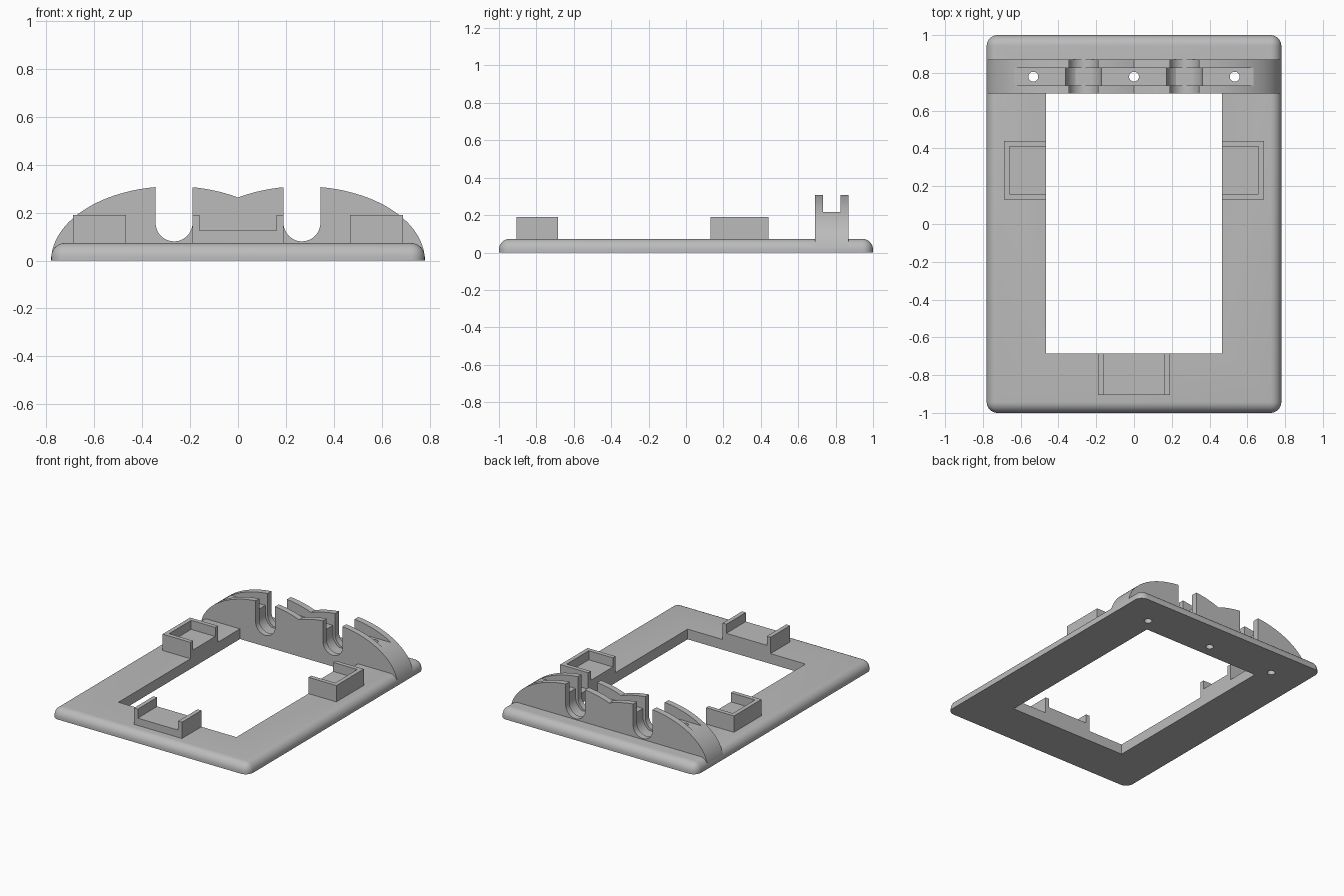
import bpy, bmesh, math

cube = bpy.data.objects.get("Cube")
if cube:
    bpy.data.objects.remove(cube, do_unlink=True)

grey = bpy.data.materials.new("plain grey")
grey.use_nodes = True
grey.diffuse_color = (0.5, 0.5, 0.5, 1)
grey.node_tree.nodes["Principled BSDF"].inputs["Base Color"].default_value = (0.5, 0.5, 0.5, 1)

TOP = 0.073          # frame thickness
WALL_Y = (0.69, 0.87)
GROOVE_Y = (0.732, 0.826)


def add_object(name, bm, helper=False):
    bmesh.ops.recalc_face_normals(bm, faces=bm.faces)
    mesh = bpy.data.meshes.new(name)
    bm.to_mesh(mesh)
    bm.free()
    mesh.materials.append(grey)
    obj = bpy.data.objects.new(name, mesh)
    bpy.context.collection.objects.link(obj)
    if helper:
        obj.hide_render = True
        obj.hide_set(True)
    return obj


def box_mesh(x, y, z):
    bm = bmesh.new()
    bmesh.ops.create_cube(bm, size=1)
    for v in bm.verts:
        v.co = [r[0] if c < 0 else r[1] for c, r in zip(v.co, (x, y, z))]
    return bm


def box(name, x, y, z, helper=False):
    return add_object(name, box_mesh(x, y, z), helper)


def prism(name, outline, y, helper=False):
    """Extrude an x-z outline along y."""
    bm = bmesh.new()
    face = bm.faces.new([bm.verts.new((px, y[0], pz)) for px, pz in outline])
    ext = bmesh.ops.extrude_face_region(bm, geom=[face])["geom"]
    verts = [g for g in ext if isinstance(g, bmesh.types.BMVert)]
    bmesh.ops.translate(bm, verts=verts, vec=(0, y[1] - y[0], 0))
    return add_object(name, bm, helper)


def cut(obj, cutter):
    mod = obj.modifiers.new("cut", "BOOLEAN")
    mod.operation = "DIFFERENCE"
    mod.solver = "EXACT"
    mod.object = cutter


def finish(obj):
    """Apply the cuts, drop the cutters and smooth the curved faces."""
    bpy.ops.object.select_all(action="DESELECT")
    obj.select_set(True)
    bpy.context.view_layer.objects.active = obj
    for mod in list(obj.modifiers):
        bpy.ops.object.modifier_apply(modifier=mod.name)
    bpy.ops.object.shade_smooth_by_angle(angle=math.radians(30))


# Base frame: rounded top and corners, flat underside
bm = box_mesh((-0.78, 0.78), (-1, 1), (0, TOP))
edges = [e for e in bm.edges if max(v.co.z for v in e.verts) > 0.01]
bmesh.ops.bevel(bm, geom=edges, offset=0.058, segments=8, profile=0.5, affect="EDGES")
frame = add_object("base_frame", bm)
cut(frame, box("opening_cutter", (-0.467, 0.467), (-0.685, 0.69), (-0.1, 0.3), True))

# Holder wall: two overlapping half ellipses with a valley in the middle
CX, RX, RZ = 0.27, 0.51, 0.31
last = math.pi - math.acos(CX / RX)
right = [(CX + RX * math.cos(last * i / 40), RZ * math.sin(last * i / 40)) for i in range(41)]
outline = right + [(-x, z) for x, z in reversed(right[:-1])]
wall = prism("holder_wall", outline, WALL_Y)
cut(wall, box("groove_cutter", (-1, 1), GROOVE_Y, (0.217, 0.5), True))


def slot_outline(cx, radius, cz):
    arc = [math.pi * (1 + i / 24) for i in range(25)]
    pts = [(cx + radius * math.cos(a), cz + radius * math.sin(a)) for a in arc]
    return pts + [(cx + radius, 0.5), (cx - radius, 0.5)]


# Round-bottomed slots, wider inside the groove
for cx in (-0.267, 0.267):
    cut(wall, prism("slot_cutter", slot_outline(cx, 0.077, 0.157), (0.6, 1), True))
    cut(wall, prism("collar_cutter", slot_outline(cx, 0.095, 0.157), GROOVE_Y, True))

# Screw holes through wall and frame
for x in (-0.533, 0, 0.533):
    bm = bmesh.new()
    bmesh.ops.create_cone(bm, cap_ends=True, segments=32, radius1=0.026, radius2=0.026, depth=1)
    bmesh.ops.translate(bm, verts=bm.verts, vec=(x, 0.78, 0.2))
    hole = add_object("screw_cutter", bm, True)
    cut(wall, hole)
    cut(frame, hole)

# Side brackets: raised tray with walls on three sides
LOW, HIGH, T = 0.125, 0.19, 0.03
for side, name in ((1, "left_bracket"), (-1, "right_bracket")):
    def span(a, b):
        return tuple(sorted((side * a, side * b)))
    bracket = box(name, span(0.467, 0.688), (0.13, 0.44), (0.03, HIGH))
    cut(bracket, box("tray_cutter", span(0.4, 0.688 - T), (0.13 + T, 0.44 - T), (LOW, 0.4), True))
    finish(bracket)

# Front bracket: raised tray with two side walls
front = box("front_bracket", (-0.19, 0.19), (-0.905, -0.685), (0.03, HIGH))
cut(front, box("tray_cutter", (T - 0.19, 0.19 - T), (-1, -0.5), (LOW, 0.4), True))
finish(front)

finish(frame)
finish(wall)
for obj in list(bpy.data.objects):
    if "_cutter" in obj.name:
        bpy.data.objects.remove(obj, do_unlink=True)
